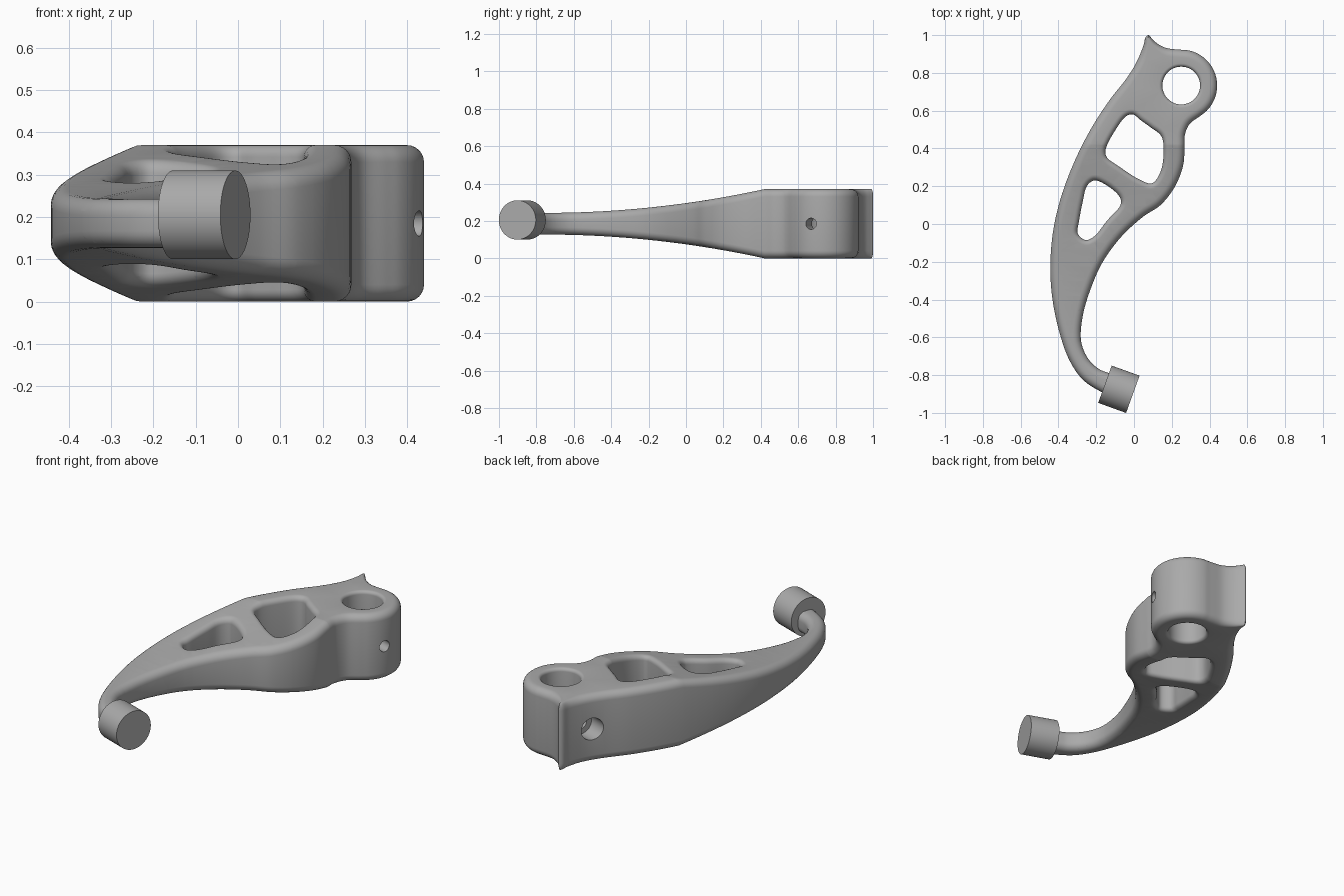
import bpy, bmesh, math
from mathutils import Vector, Matrix

cube = bpy.data.objects.get("Cube")
if cube:
    bpy.data.objects.remove(cube, do_unlink=True)

MID = 0.185                      # height of the lever's middle plane
RING = Vector((0.25, 0.733))     # pivot centre
AXIS = Vector((0.94, -0.34, 0)).normalized()

grey = bpy.data.materials.new("satin_grey")
grey.use_nodes = True
colour = (0.4, 0.4, 0.4, 1)
grey.diffuse_color = colour
grey.node_tree.nodes["Principled BSDF"].inputs["Base Color"].default_value = colour


def spline(points, steps=6):
    """Closed centripetal curve through the points."""
    pts = [Vector(p) for p in points]
    n, out = len(pts), []
    for i in range(n):
        p = [pts[(i + k - 1) % n] for k in range(4)]
        k = [0]
        for a, b in zip(p, p[1:]):
            k.append(k[-1] + (b - a).length ** 0.5)
        for s in range(steps):
            t = k[1] + (k[2] - k[1]) * s / steps
            level = p
            for span in (1, 2, 3):
                level = [level[j].lerp(level[j + 1], (t - k[j]) / (k[j + span] - k[j]))
                         if span != 2 else
                         level[j].lerp(level[j + 1], (t - k[j]) / (k[j + 2] - k[j]))
                         for j in range(len(level) - 1)] if span < 3 else \
                        [level[0].lerp(level[1], (t - k[1]) / (k[2] - k[1]))]
            out.append(level[0])
    return out


def circle(centre, radius, a0, a1, n):
    return [centre + radius * Vector((math.cos(a), math.sin(a)))
            for a in (math.radians(a0 + (a1 - a0) * i / (n - 1)) for i in range(n))]


def half_height(y):
    t = min(max((y + 0.75) / 1.17, 0), 1)
    return 0.058 + 0.127 * t * t


# Lever outline: outer back, elbow, inner edge, pivot ring, pointed tip
outer_edge = [(0.05, 0.945), (0.01, 0.85), (-0.04, 0.77), (-0.13, 0.655), (-0.23, 0.5),
              (-0.32, 0.32), (-0.39, 0.13), (-0.43, -0.05), (-0.443, -0.24), (-0.43, -0.41),
              (-0.39, -0.59), (-0.34, -0.725), (-0.27, -0.825), (-0.17, -0.89)]
buried_end = [(-0.1, -0.915), (-0.045, -0.89), (-0.035, -0.845), (-0.07, -0.81)]
inner_edge = [(-0.14, -0.787), (-0.19, -0.765), (-0.245, -0.71), (-0.28, -0.62),
              (-0.272, -0.49), (-0.23, -0.345), (-0.165, -0.2), (-0.065, -0.065),
              (0.05, 0.04), (0.14, 0.1), (0.215, 0.195), (0.26, 0.31), (0.268, 0.42),
              (0.27, 0.475), (0.295, 0.53)]
tip = [(0.17, 0.932), (0.12, 0.958), (0.092, 0.985), (0.077, 1.0), (0.062, 0.99)]
outline = spline(outer_edge + buried_end + inner_edge
                 + circle(RING, 0.19, -58, 92, 12) + tip)

# Through openings, listed clockwise
upper_window = spline([(-0.04, 0.572), (-0.005, 0.58), (0.035, 0.55), (0.09, 0.51),
                       (0.145, 0.465), (0.157, 0.385), (0.14, 0.275), (0.095, 0.215),
                       (0.03, 0.235), (-0.08, 0.305), (-0.145, 0.355), (-0.15, 0.395),
                       (-0.1, 0.495)])
lower_window = spline([(-0.215, 0.23), (-0.175, 0.222), (-0.08, 0.15), (-0.07, 0.105),
                       (-0.145, 0.015), (-0.21, -0.065), (-0.255, -0.085), (-0.298, -0.05),
                       (-0.292, 0.01), (-0.27, 0.125), (-0.25, 0.2)])
pivot_hole = circle(RING, 0.1, 360, 0, 49)[:-1]


def rounded_wall(bm, loop, radius, steps=6):
    """Wall with rounded rims; returns the top and bottom rim edges."""
    n = len(loop)
    peak = Vector((0.077, 1.0))
    normals = []
    for i in range(n):
        d = (loop[(i + 1) % n] - loop[i - 1]).normalized()
        normals.append(Vector((-d.y, d.x)))
    angles = [math.pi / 2 * k / steps for k in range(steps + 1)]
    section = [(a, 1) for a in reversed(angles)] + [(a, -1) for a in angles]
    rings = []
    for a, side in section:
        ring = []
        for p, nrm in zip(loop, normals):
            inset = radius * min(1, 0.25 + (p - peak).length * 6) * (1 - math.cos(a))
            q = p + nrm * inset
            ring.append(bm.verts.new((q.x, q.y, side * (1 - radius * (1 - math.sin(a))))))
        rings.append(ring)
    for r0, r1 in zip(rings, rings[1:]):
        for i in range(n):
            j = (i + 1) % n
            bm.faces.new((r0[i], r0[j], r1[j], r1[i]))
    return [[bm.edges.get((r[i], r[i - 1])) for i in range(n)] for r in (rings[0], rings[-1])]


# Lever body: flat slab first, then tapered along its length
bm = bmesh.new()
rims = [rounded_wall(bm, loop, r) for loop, r in
        ((outline, 0.04), (upper_window, 0.028), (lower_window, 0.028), (pivot_hole, 0.018))]
for side in (0, 1):
    bmesh.ops.triangle_fill(bm, edges=[e for rim in rims for e in rim[side]], use_beauty=True)
for i in range(30):
    bmesh.ops.bisect_plane(bm, geom=bm.verts[:] + bm.edges[:] + bm.faces[:], dist=1e-5,
                           plane_co=(0, 0.42 - i * 0.04, 0), plane_no=(0, 1, 0))
for v in bm.verts:
    side = 1 if v.co.z > 0 else -1
    v.co.z = MID + side * (half_height(v.co.y) - (1 - abs(v.co.z)))
bmesh.ops.recalc_face_normals(bm, faces=bm.faces)


def make_object(name, bm):
    mesh = bpy.data.meshes.new(name)
    bm.to_mesh(mesh)
    bm.free()
    obj = bpy.data.objects.new(name, mesh)
    bpy.context.collection.objects.link(obj)
    mesh.materials.append(grey)
    return obj


def make_cylinder(name, centre, radius, length):
    bm = bmesh.new()
    turn = Vector((0, 0, 1)).rotation_difference(AXIS).to_matrix().to_4x4()
    bmesh.ops.create_cone(bm, cap_ends=True, segments=48, radius1=radius, radius2=radius,
                          depth=length, matrix=Matrix.Translation(centre) @ turn)
    return make_object(name, bm)


def finish(obj):
    bpy.ops.object.select_all(action="DESELECT")
    obj.select_set(True)
    bpy.context.view_layer.objects.active = obj
    bpy.ops.object.shade_smooth_by_angle(angle=math.radians(35))


lever = make_object("lever_body", bm)

# Cross bolt hole through the pivot, with a counterbore on the outer side
pivot = Vector((RING.x, RING.y, MID))
cutters = [make_cylinder("bolt_hole_cutter", pivot, 0.03, 0.8),
           make_cylinder("counterbore_cutter", pivot - AXIS * 0.3, 0.06, 0.24)]
bpy.context.view_layer.objects.active = lever
for cutter in cutters:
    cutter.hide_render = True
    cut = lever.modifiers.new("cut", "BOOLEAN")
    cut.operation = "DIFFERENCE"
    cut.solver = "EXACT"
    cut.object = cutter
    bpy.ops.object.modifier_apply(modifier=cut.name)
    bpy.data.objects.remove(cutter, do_unlink=True)
finish(lever)

# Finger knob on the thin end
finish(make_cylinder("end_knob", Vector((-0.08, -0.875, 0.205)), 0.105, 0.157))
